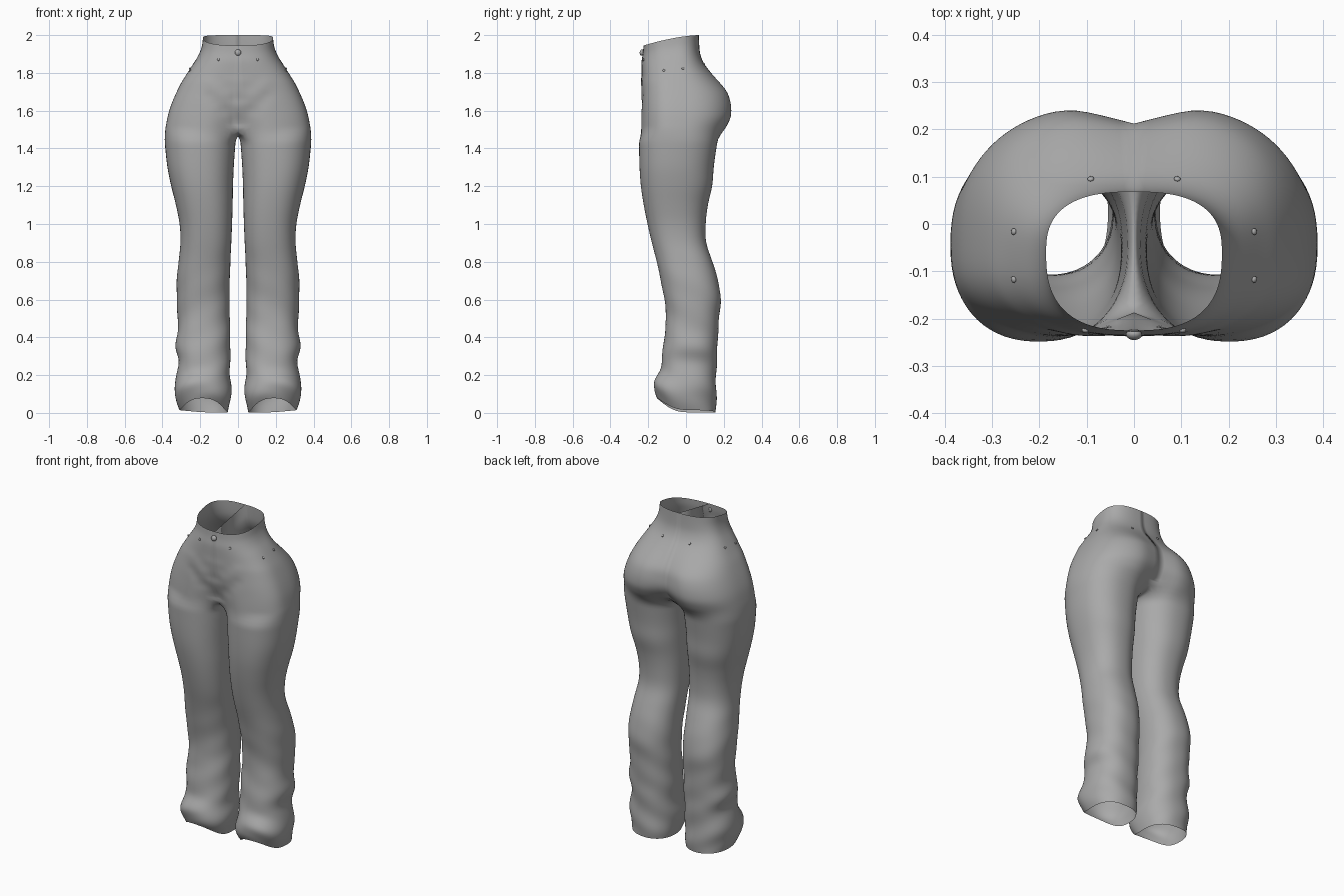
import bpy, bmesh, math
from mathutils import Vector

if "Cube" in bpy.data.objects:
    bpy.data.objects.remove(bpy.data.objects["Cube"])

# Leg rings: height, inner x, outer x, front y, back y
LEG = [
    (0.00, .055, .31, -.15, .160), (0.05, .040, .325, -.168, .162),
    (0.12, .035, .34, -.172, .160), (0.20, .042, .324, -.140, .160),
    (0.27, .042, .314, -.130, .164), (0.34, .040, .333, -.122, .167),
    (0.42, .042, .320, -.113, .170), (0.50, .043, .320, -.106, .176),
    (0.60, .045, .325, -.115, .185), (0.70, .043, .325, -.135, .170),
    (0.80, .040, .315, -.156, .140), (0.90, .035, .305, -.182, .107),
    (1.00, .031, .310, -.205, .105), (1.10, .028, .330, -.225, .117),
    (1.20, .026, .355, -.240, .140), (1.30, .022, .375, -.247, .148),
    (1.44, .012, .390, -.250, .168)]
# Hip rings: height, half width, front y, back y, back cleft, front cleft
HIP = [
    (1.50, .386, -.249, .205, .080, .070), (1.56, .375, -.247, .238, .058, .045),
    (1.60, .365, -.245, .245, .045, .028), (1.65, .347, -.243, .241, .040, .015),
    (1.70, .325, -.240, .225, .030, .006), (1.75, .300, -.238, .185, .018, .000),
    (1.80, .270, -.236, .137, .005, .000), (1.85, .240, -.236, .095, .000, .000),
    (1.90, .210, -.235, .075, .000, .000), (1.95, .192, -.228, .070, .000, .000),
    (2.00, .186, -.225, .068, .000, .000)]
OUTER, INNER = 26, 10


def sample(rows, z):
    """Smooth interpolation of a table at height z."""
    k = max(i for i in range(len(rows) - 1) if rows[i][0] <= z + 1e-6)
    a, b = rows[k], rows[k + 1]
    p, q = rows[max(k - 1, 0)], rows[min(k + 2, len(rows) - 1)]
    d = b[0] - a[0]
    t = (z - a[0]) / d
    out = []
    for c in range(1, len(a)):
        m0 = (b[c] - p[c]) / (b[0] - p[0]) * d
        m1 = (q[c] - a[c]) / (q[0] - a[0]) * d
        out.append((2*t**3 - 3*t*t + 1) * a[c] + (t**3 - 2*t*t + t) * m0
                   + (3*t*t - 2*t**3) * b[c] + (t**3 - t*t) * m1)
    return out


def spow(v, e):
    return math.copysign(abs(v) ** e, v)


def crease(x, z, x0, z0, x1, z1, width):
    """Falloff around a fold line on the front."""
    d = Vector((x1 - x0, z1 - z0))
    t = max(0, min(1, Vector((x - x0, z - z0)).dot(d) / d.length_squared))
    r = (Vector((x - x0, z - z0)) - d * t).length
    return math.exp(-(r / width) ** 2) * (1 - .6 * t)


def folds(x, y, z):
    """Push the front cloth in along the hip creases."""
    if y > -.1:
        return y
    return (y + .016 * crease(x, z, .02, 1.55, .15, 1.68, .02)
            - .007 * crease(x, z, .02, 1.62, .15, 1.75, .03)
            + .008 * crease(x, z, .0, 1.66, .10, 1.76, .02))


def hip_ring(z):
    w, yf, yb, cb, cf = sample(HIP, z)
    yc, pts = -.06, []
    for i in range(OUTER + 1):
        a = math.pi / 2 - math.pi * i / OUTER
        x = 0 if i in (0, OUTER) else w * spow(math.cos(a), .76)
        s = spow(math.sin(a), .76)
        g = math.exp(-(x / .09) ** 2)
        if s > 0:
            y = yc + (yb - yc) * (1 + .8 * cb) * s - cb * g
        else:
            y = yc + (yc - yf) * s + cf * g
        # the waistband dips towards the front
        dip = .055 * max(0, (z - 1.75) / .25) * max(0, (.07 - y) / .295) ** 1.6
        pts.append((x, folds(x, y, z), z - dip))
    return pts


def leg_ring(z):
    xi, xo, yf, yb = sample(LEG, z)
    xc, yc, span = (xi + xo) / 2, (yf + yb) / 2, math.radians(140)
    angles = [span - 2 * span * i / OUTER for i in range(OUTER + 1)]
    angles += [-span - (2 * math.pi - 2 * span) * j / INNER for j in range(1, INNER)]
    pts = []
    for a in angles:
        x = xc + (xo - xi) / 2 * spow(math.cos(a), .87)
        y = yc + (yb - yf) / 2 * spow(math.sin(a), .87)
        # the hem arches up over the foot
        lift = .075 * max(0, -math.sin(a)) ** 2 * max(0, 1 - z / .25)
        lift += .012 * max(0, math.cos(a)) * max(0, 1 - z / .25)
        # soft cloth waves
        wave = .004 * math.sin(z * 38 + 3 * a) * max(0, 1 - z / .9)
        pts.append((x + wave * math.cos(a), y + wave * math.sin(a), z + lift + .003))
    return pts


def crotch_ring():
    """Lowest hip ring closed by the seam between the legs."""
    pts = hip_ring(1.5)
    y0, y1 = pts[-1][1], pts[0][1]
    for j in range(1, INNER):
        t = j / INNER
        pts.append((0, y0 + (y1 - y0) * t, 1.5 - .03 * math.sin(math.pi * t)))
    return pts


def material(name, value):
    m = bpy.data.materials.new(name)
    m.diffuse_color = (value, value, value, 1)
    m.use_nodes = True
    m.node_tree.nodes["Principled BSDF"].inputs["Base Color"].default_value = m.diffuse_color
    return m


# Trousers: one open shell, half modelled and mirrored
cloth = material("grey cloth", .40)
bm = bmesh.new()
legs = [leg_ring(1.44 * i / 44) for i in range(45)] + [crotch_ring()]
hips = [hip_ring(1.5 + .5 * i / 22) for i in range(1, 23)]
rows = [[bm.verts.new(p) for p in ring] for ring in legs + hips]
for r in range(len(rows) - 1):
    lo, hi = rows[r], rows[r + 1]
    n = len(lo) if len(hi) == len(lo) else OUTER
    for i in range(n):
        j = (i + 1) % len(lo)
        bm.faces.new((lo[j], lo[i], hi[i], hi[j]))
bmesh.ops.recalc_face_normals(bm, faces=bm.faces)
mesh = bpy.data.meshes.new("trousers")
bm.to_mesh(mesh)
bm.free()
for p in mesh.polygons:
    p.use_smooth = True
mesh.materials.append(cloth)
trousers = bpy.data.objects.new("trousers", mesh)
bpy.context.collection.objects.link(trousers)
mirror = trousers.modifiers.new("mirror", 'MIRROR')
mirror.use_clip = True
mirror.merge_threshold = .0005
sub = trousers.modifiers.new("smooth", 'SUBSURF')
sub.levels = sub.render_levels = 1
bpy.context.view_layer.update()
shell = trousers.evaluated_get(bpy.context.evaluated_depsgraph_get())


def stud(name, near, radius):
    """Round stud seated on the cloth at the nearest point."""
    ok, loc, normal, _ = shell.closest_point_on_mesh(Vector(near))
    bpy.ops.mesh.primitive_uv_sphere_add(segments=12, ring_count=8, radius=radius,
                                         location=loc + normal * radius * .3)
    ob = bpy.context.object
    ob.name = name
    ob.scale.z = .7
    ob.rotation_euler = normal.to_track_quat('Z', 'Y').to_euler()
    ob.data.materials.append(cloth)
    bpy.ops.object.shade_smooth()


# Waist button and pocket rivets
stud("waist_button", (0, -.25, 1.91), .017)
for side, s in (("right", 1), ("left", -1)):
    stud("front_rivet_" + side, (s * .11, -.25, 1.875), .007)
    stud("pocket_rivet_" + side, (s * .265, -.12, 1.82), .007)
    stud("side_rivet_" + side, (s * .265, -.015, 1.83), .007)
    stud("back_rivet_" + side, (s * .092, .10, 1.85), .007)
